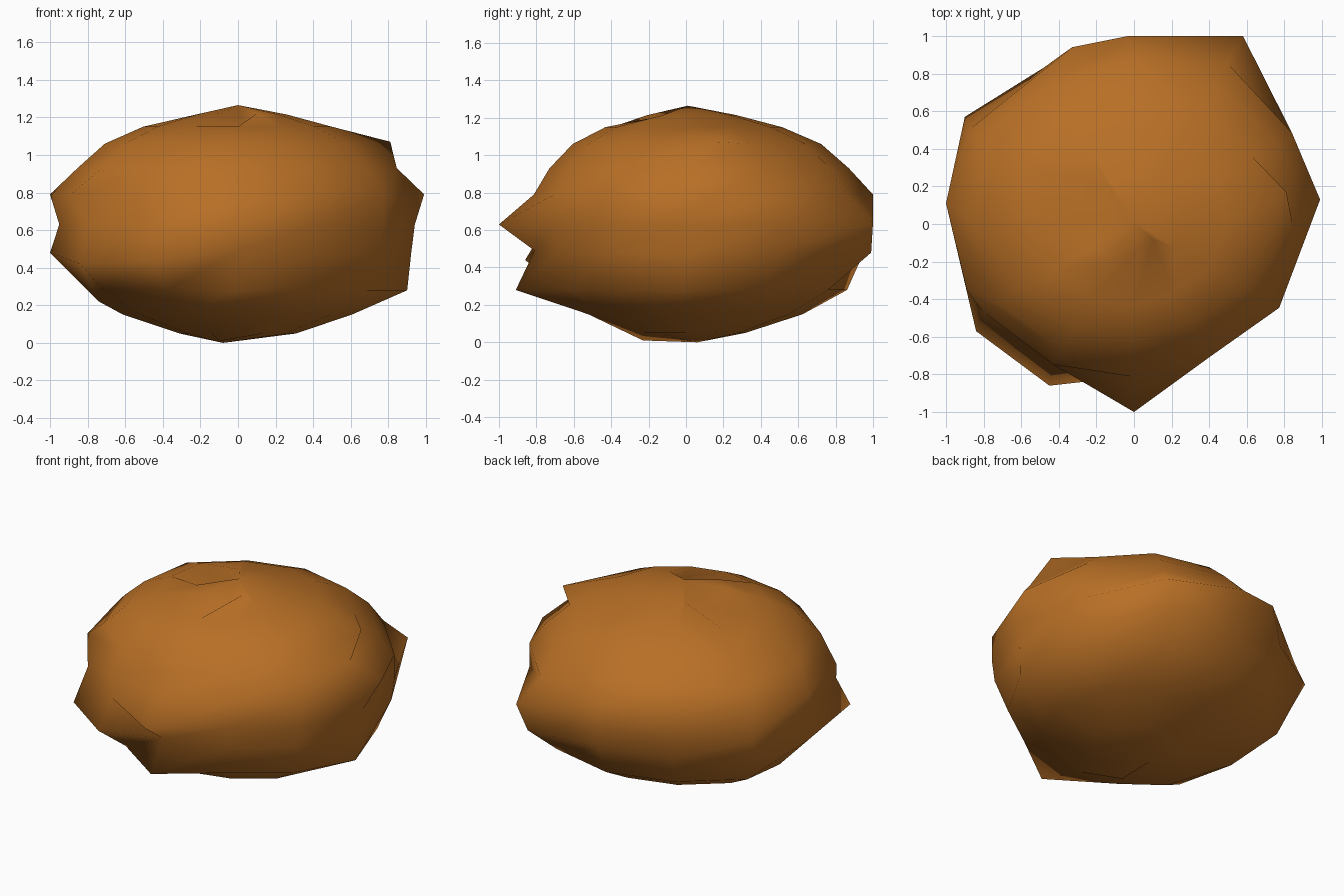
import bpy, bmesh, math

if "Cube" in bpy.data.objects:
    bpy.data.objects.remove(bpy.data.objects["Cube"])

# single skin colour
skin = bpy.data.materials.new("orange_brown")
skin.diffuse_color = (0.48, 0.16, 0.019, 1)
skin.use_nodes = True
skin.node_tree.nodes["Principled BSDF"].inputs["Base Color"].default_value = skin.diffuse_color

# plan outline: radius every 30 degrees, counter-clockwise from +x
outline = [0.96, 0.99, 1.01, 0.99, 0.98, 1.03, 0.97, 0.95, 0.88, 0.83, 0.83, 0.91]
# side profile: (height, outline scale) from bottom to top
profile = [(0.05, 0.32), (0.15, 0.63), (0.28, 0.87), (0.48, 0.96), (0.63, 0.98),
           (0.79, 0.98), (0.93, 0.88), (1.06, 0.73), (1.15, 0.52), (1.215, 0.27)]
# corners pulled out of the regular body: (ring, segment) -> position
corners = {
    # pointed front and the lip beneath it
    (4, 9): (0, -1, 0.63), (3, 9): (0, -0.81, 0.49), (2, 9): (-0.02, -0.91, 0.28),
    (3, 8): (-0.45, -0.86, 0.44), (3, 7): (-0.84, -0.57, 0.42),
    (5, 7): (-0.89, -0.35, 0.79),
    # right side
    (7, 0): (0.81, 0.17, 1.07), (5, 0): (0.99, 0.13, 0.79), (2, 0): (0.90, -0.02, 0.28),
    # back
    (4, 2): (0.58, 1, 0.64), (3, 2): (0.50, 0.99, 0.48), (5, 3): (-0.03, 1, 0.79),
    (5, 4): (-0.33, 0.94, 0.81), (4, 5): (-0.90, 0.57, 0.625),
    # left edge
    (5, 6): (-1, 0.11, 0.79), (3, 6): (-1, 0.11, 0.48), (2, 6): (-0.74, 0.05, 0.22),
    # dimple and ridge at the crown
    (9, 5): (-0.13, 0.20, 1.22), (9, 6): (-0.17, 0.05, 1.13),
    (9, 9): (0.03, -0.14, 1.17), (9, 10): (0.10, -0.08, 1.22),
    # flat underside
    (0, 9): (-0.10, -0.23, 0.01),
}

bm = bmesh.new()
n = len(outline)
rings = []
for i, (z, s) in enumerate(profile):
    ring = []
    for j, r in enumerate(outline):
        a = 2 * math.pi * j / n
        regular = (r * s * math.cos(a), r * s * math.sin(a), z)
        ring.append(bm.verts.new(corners.get((i, j), regular)))
    rings.append(ring)

# skin between the rings, then close both ends
for low, high in zip(rings, rings[1:]):
    for j in range(n):
        k = (j + 1) % n
        bm.faces.new((low[j], low[k], high[k], high[j]))
bottom = bm.verts.new((-0.08, 0.06, 0))
top = bm.verts.new((0, 0.01, 1.265))
for j in range(n):
    k = (j + 1) % n
    bm.faces.new((bottom, rings[0][k], rings[0][j]))
    bm.faces.new((top, rings[-1][j], rings[-1][k]))
bmesh.ops.recalc_face_normals(bm, faces=bm.faces)
for f in bm.faces:
    f.smooth = True

mesh = bpy.data.meshes.new("lumpy_body")
bm.to_mesh(mesh)
bm.free()
mesh.materials.append(skin)
body = bpy.data.objects.new("lumpy_body", mesh)
bpy.context.collection.objects.link(body)
